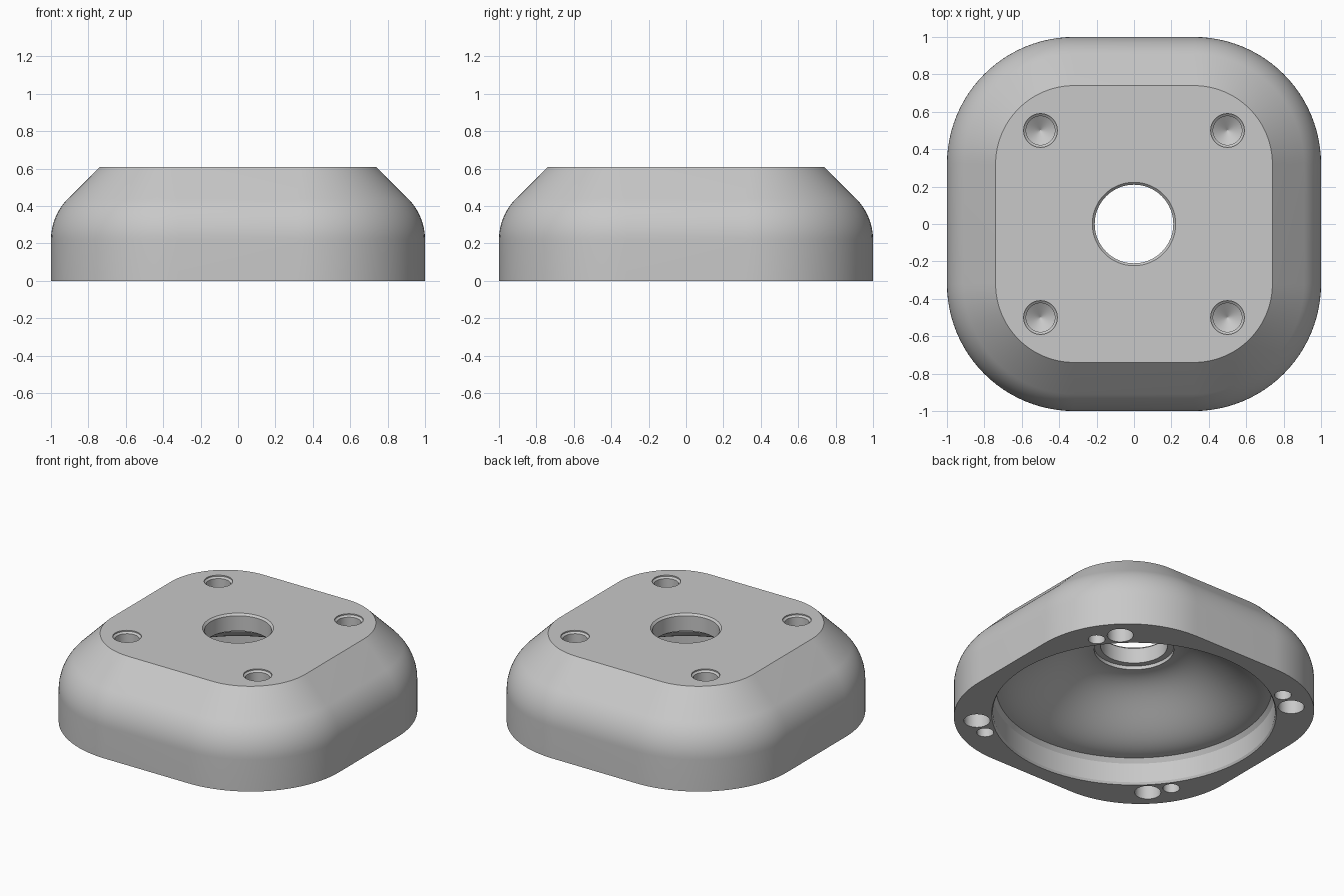
import bpy, bmesh
from math import sin, cos, pi, radians

cube = bpy.data.objects.get("Cube")
if cube:
    bpy.data.objects.remove(cube, do_unlink=True)

grey = bpy.data.materials.new("mid grey")
grey.use_nodes = True
colour = (0.58, 0.58, 0.58, 1)
grey.diffuse_color = colour
grey.node_tree.nodes["Principled BSDF"].inputs["Base Color"].default_value = colour


def loft(name, rings):
    """Skin a stack of equal-length point rings and cap both ends."""
    bm = bmesh.new()
    loops = [[bm.verts.new(p) for p in ring] for ring in rings]
    n = len(loops[0])
    for low, high in zip(loops, loops[1:]):
        for i in range(n):
            j = (i + 1) % n
            bm.faces.new((low[i], low[j], high[j], high[i]))
    bm.faces.new(loops[0][::-1])
    bm.faces.new(loops[-1])
    bmesh.ops.recalc_face_normals(bm, faces=bm.faces)
    mesh = bpy.data.meshes.new(name)
    bm.to_mesh(mesh)
    bm.free()
    mesh.materials.append(grey)
    obj = bpy.data.objects.new(name, mesh)
    bpy.context.collection.objects.link(obj)
    return obj


def rounded_square(half, z, core=0.32, steps=24):
    """Square outline with corner arcs centred at +-core."""
    pts = []
    for k, (sx, sy) in enumerate([(1, 1), (-1, 1), (-1, -1), (1, -1)]):
        for i in range(steps + 1):
            a = pi / 2 * (k + i / steps)
            r = half - core
            pts.append((sx * core + r * cos(a), sy * core + r * sin(a), z))
    return pts


def turned(name, profile, x=0, y=0, sides=48):
    """Solid of revolution from (radius, z) points."""
    rings = [[(x + r * cos(2 * pi * i / sides), y + r * sin(2 * pi * i / sides), z)
              for i in range(sides)] for r, z in profile]
    return loft(name, rings)


# Housing: straight skirt, rounded shoulder, 45 degree slope, flat top
bend = 0.31
outline = [(1, 0)]
for i in range(13):
    a = pi / 4 * i / 12
    outline.append((1 - bend * (1 - cos(a)), 0.22 + bend * sin(a)))
outline.append((0.74, 0.608))
housing = loft("housing", [rounded_square(h, z) for h, z in outline])

# Cavity: chamfered rim, short bore, bell-shaped ceiling, stepped centre bore
cavity = [(0.905, -0.02), (0.885, 0.015), (0.885, 0.15)]
rim, hub, low, high = 0.865, 0.25, 0.18, 0.465
for i in range(25):
    t = i / 24
    cavity.append((rim + (hub - rim) * t, low + (high - low) * (1 - cos(pi * t)) / 2))
cavity += [(0.25, 0.49), (0.21, 0.49), (0.21, 0.595), (0.223, 0.608), (0.223, 0.7)]
cutters = [turned("cavity_cutter", cavity, sides=128)]

# Holes repeat at every quarter turn
for k in range(4):
    c, s = round(cos(k * pi / 2)), round(sin(k * pi / 2))

    def place(x, y):
        return c * x - s * y, s * x + c * y

    cutters += [
        turned("screw_hole_cutter", [(0.002, 0.37), (0.077, 0.42), (0.077, 0.59),
                                     (0.09, 0.6), (0.09, 0.7)], *place(0.5, 0.5)),
        turned("large_base_hole_cutter", [(0.082, -0.1), (0.082, 0.15)], *place(0.7, 0.7)),
        turned("small_base_hole_cutter", [(0.053, -0.1), (0.053, 0.12)], *place(0.78, 0.565)),
    ]

for cutter in cutters:
    mod = housing.modifiers.new(cutter.name, "BOOLEAN")
    mod.operation = "DIFFERENCE"
    mod.solver = "EXACT"
    mod.object = cutter

# Bake the cuts, drop the cutters and shade
depsgraph = bpy.context.evaluated_depsgraph_get()
result = bpy.data.meshes.new_from_object(housing.evaluated_get(depsgraph))
housing.modifiers.clear()
housing.data = result
for cutter in cutters:
    bpy.data.objects.remove(cutter, do_unlink=True)

bpy.ops.object.select_all(action="DESELECT")
housing.select_set(True)
bpy.context.view_layer.objects.active = housing
bpy.ops.object.shade_smooth_by_angle(angle=radians(25))
